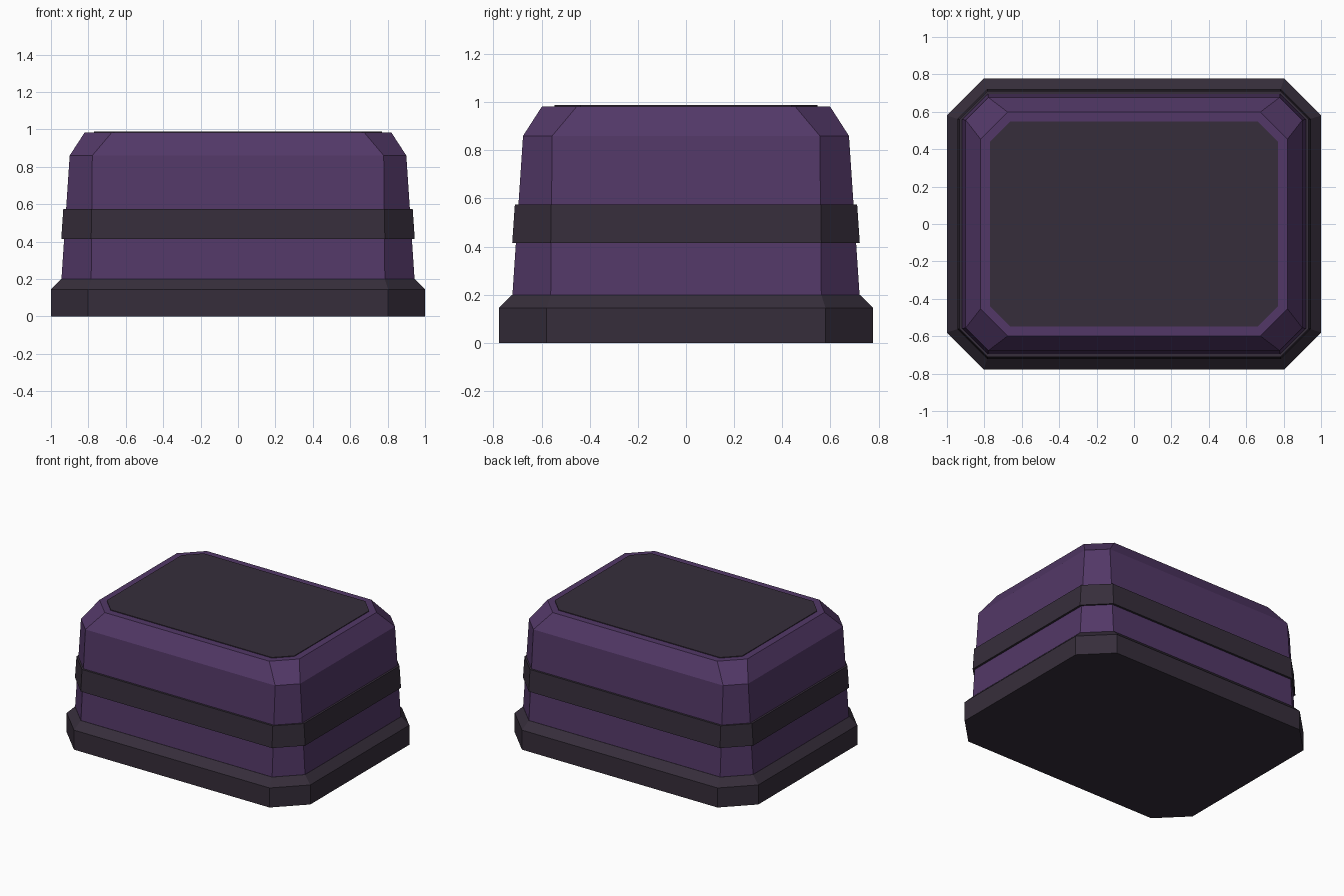
import bpy
import bmesh

cube = bpy.data.objects.get("Cube")
if cube:
    bpy.data.objects.remove(cube, do_unlink=True)


def make_material(name, color):
    mat = bpy.data.materials.new(name)
    mat.use_nodes = True
    mat.diffuse_color = color
    mat.node_tree.nodes["Principled BSDF"].inputs["Base Color"].default_value = color
    return mat


def octagon(hx, hy, cut, z):
    """Rectangle with clipped corners, counter-clockwise."""
    x, y = hx - cut, hy - cut
    return [(hx, -y, z), (hx, y, z), (x, hy, z), (-x, hy, z),
            (-hx, y, z), (-hx, -y, z), (-x, -hy, z), (x, -hy, z)]


def loft(name, mat, sections):
    """Closed solid through octagons given as (half x, half y, corner cut, z)."""
    bm = bmesh.new()
    rings = [[bm.verts.new(p) for p in octagon(*s)] for s in sections]
    for low, high in zip(rings, rings[1:]):
        for i in range(len(low)):
            j = (i + 1) % len(low)
            bm.faces.new((low[i], low[j], high[j], high[i]))
    bm.faces.new(rings[0][::-1])
    bm.faces.new(rings[-1])
    bmesh.ops.recalc_face_normals(bm, faces=bm.faces)
    mesh = bpy.data.meshes.new(name)
    bm.to_mesh(mesh)
    bm.free()
    mesh.materials.append(mat)
    obj = bpy.data.objects.new(name, mesh)
    bpy.context.collection.objects.link(obj)
    return obj


purple = make_material("purple", (0.085, 0.039, 0.135, 1))
charcoal = make_material("charcoal", (0.037, 0.027, 0.043, 1))

# Plinth with a sloped upper edge
loft("base", charcoal, [(1.0, 0.777, 0.197, 0), (1.0, 0.777, 0.197, 0.145),
                        (0.945, 0.722, 0.16, 0.2)])

# Tapered body with a bevelled top
loft("body", purple, [(0.944, 0.721, 0.159, 0.2), (0.9, 0.677, 0.121, 0.86),
                      (0.82, 0.598, 0.145, 0.983)])

# Raised belt around the body
loft("band", charcoal, [(0.945, 0.722, 0.16, 0.415), (0.934, 0.711, 0.151, 0.575)])

# Thin plate on the top
loft("top_panel", charcoal, [(0.77, 0.547, 0.108, 0.98), (0.77, 0.547, 0.108, 0.988)])
